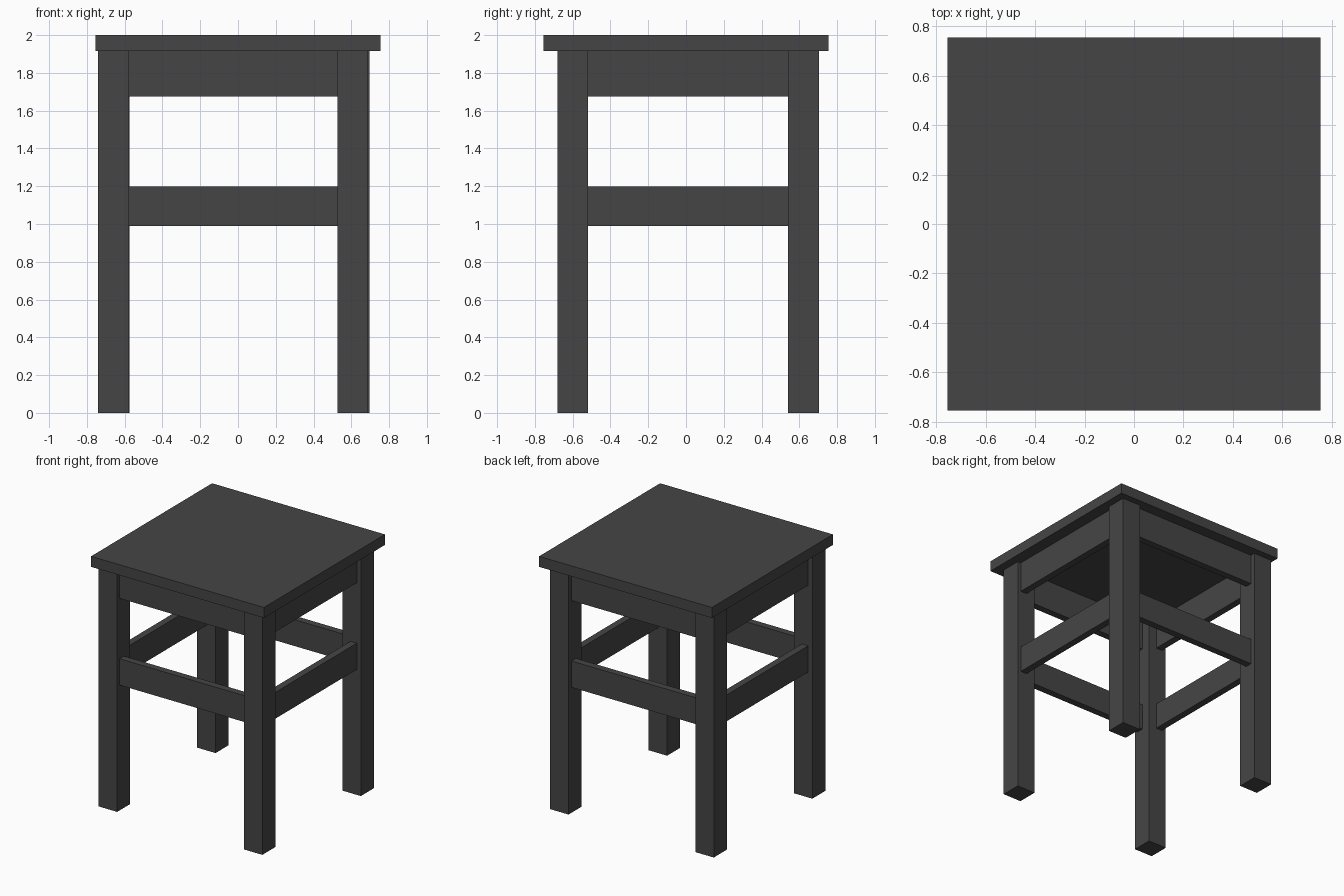
import bpy

if "Cube" in bpy.data.objects:
    bpy.data.objects.remove(bpy.data.objects["Cube"])

COLOR = (0.06, 0.06, 0.06, 1.0)
mat = bpy.data.materials.new("dark_paint")
mat.diffuse_color = COLOR
mat.use_nodes = True
mat.node_tree.nodes["Principled BSDF"].inputs["Base Color"].default_value = mat.diffuse_color


def box(name, x, y, z):
    """Box spanning the given (min, max) ranges."""
    spans = (x, y, z)
    bpy.ops.mesh.primitive_cube_add(size=1, location=[(a + b) / 2 for a, b in spans])
    ob = bpy.context.object
    ob.name = name
    ob.scale = [b - a for a, b in spans]
    bpy.ops.object.transform_apply(location=False, rotation=False, scale=True)
    ob.data.materials.append(mat)


# Seat
box("seat", (-0.755, 0.755), (-0.755, 0.755), (1.917, 2.0))

# Legs, back pair shifted very slightly to the right
leg_z = (0.0, 1.917)
for row, y, dx in (("front", (-0.68, -0.518), 0.0), ("back", (0.54, 0.703), 0.006)):
    for side, x in (("left", (-0.741, -0.58)), ("right", (0.528, 0.689))):
        box(f"{row}_{side}_leg", (x[0] + dx, x[1] + dx), y, leg_z)

# Aprons under the seat and stretchers halfway down, set in from the leg faces
T = 0.055
for part, z in (("apron", (1.675, 1.917)), ("stretcher", (0.99, 1.198))):
    box(f"front_{part}", (-0.58, 0.531), (-0.65, -0.65 + T), z)
    box(f"back_{part}", (-0.575, 0.534), (0.665 - T, 0.665), z)
    box(f"left_{part}", (-0.705, -0.705 + T), (-0.518, 0.54), z)
    box(f"right_{part}", (0.66 - T, 0.66), (-0.518, 0.54), z)
